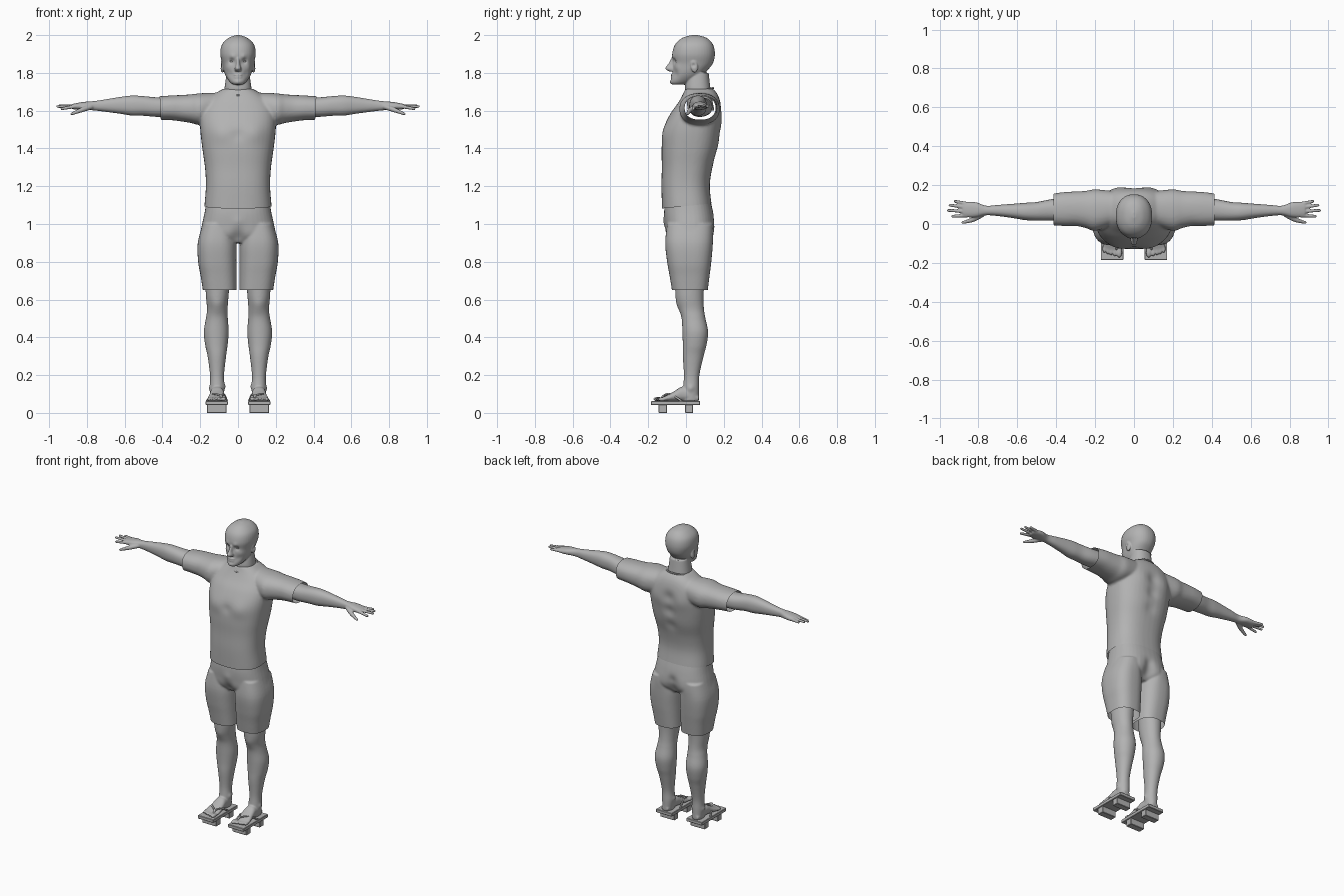
import bpy, bmesh, math
from mathutils import Vector, Matrix

# Everything is modelled in hundredths of a unit and scaled at the end.
SCALE = 0.01

default = bpy.data.objects.get("Cube")
if default:
    bpy.data.objects.remove(default, do_unlink=True)

grey = bpy.data.materials.new("plain grey")
grey.use_nodes = True
grey.diffuse_color = (0.45, 0.45, 0.45, 1)
grey.node_tree.nodes["Principled BSDF"].inputs["Base Color"].default_value = grey.diffuse_color


def spline(rows, steps):
    """Smooth curve through rows of numbers (Catmull-Rom)."""
    rows = [Vector(r) for r in rows]
    last = len(rows) - 1
    out = []
    for i in range(last):
        a, b, c, d = (rows[min(max(i + k, 0), last)] for k in (-1, 0, 1, 2))
        for s in range(steps):
            t = s / steps
            out.append(b + (c - a) * (t / 2) + (a * 2 - b * 5 + c * 4 - d) * (t * t / 2)
                       + (b * 3 - a - c * 3 + d) * (t ** 3 / 2))
    return out + [rows[last]]


def loft(bm, axis, rows, power=2.3, sides=40):
    """Skin of oval rings. A row is place, low/high, low/high; a four-number row is symmetric in x."""
    rows = [(r[0], -r[1], *r[1:]) if len(r) == 4 else r for r in rows]
    rings = []
    for place, a0, a1, b0, b1 in spline(rows, 5):
        ring = []
        for k in range(sides):
            angle = math.tau * k / sides
            u, v = (math.copysign(abs(f) ** (2 / power), f) for f in (math.cos(angle), math.sin(angle)))
            a = (a0 + a1 + (a1 - a0) * u) / 2
            b = (b0 + b1 + (b1 - b0) * v) / 2
            co = {"x": (place, a, b), "y": (a, place, b), "z": (a, b, place)}[axis]
            ring.append(bm.verts.new(co))
        rings.append(ring)
    for low, high in zip(rings, rings[1:]):
        for k in range(sides):
            n = (k + 1) % sides
            bm.faces.new((low[k], low[n], high[n], high[k]))
    bm.faces.new(rings[0])
    bm.faces.new(rings[-1])


def blob(bm, centre, size, tilt=0):
    matrix = Matrix.Translation(centre) @ Matrix.Rotation(tilt, 4, "X") @ Matrix.Diagonal((*size, 1))
    bmesh.ops.create_icosphere(bm, subdivisions=3, radius=1, matrix=matrix)


def tube(bm, rows, steps=8):
    """Chain of balls along a path of x, y, z, radius."""
    for x, y, z, r in spline(rows, steps):
        bmesh.ops.create_icosphere(bm, subdivisions=2, radius=r, matrix=Matrix.Translation((x, y, z)))


def box(bm, low, high):
    low, high = Vector(low), Vector(high)
    bmesh.ops.create_cube(bm, size=1, matrix=Matrix.Translation((low + high) / 2)
                          @ Matrix.Diagonal((*(high - low), 1)))


def mirror(bm):
    copy = bmesh.ops.duplicate(bm, geom=bm.verts[:] + bm.edges[:] + bm.faces[:])["geom"]
    bmesh.ops.scale(bm, vec=(-1, 1, 1), verts=[g for g in copy if isinstance(g, bmesh.types.BMVert)])


def finish(name, bm, voxel=0, pushes=(), cuts=(), bevel=0):
    """Make the object, fuse its pieces, sculpt it with soft pushes and trim its hems."""
    bmesh.ops.recalc_face_normals(bm, faces=bm.faces)
    mesh = bpy.data.meshes.new(name)
    bm.to_mesh(mesh)
    bm.free()
    obj = bpy.data.objects.new(name, mesh)
    bpy.context.collection.objects.link(obj)
    if voxel:
        fuse = obj.modifiers.new("fuse", "REMESH")
        fuse.mode, fuse.voxel_size = "VOXEL", voxel
        soften = obj.modifiers.new("soften", "SMOOTH")
        soften.factor, soften.iterations = 0.5, 4
    if bevel:
        obj.modifiers.new("bevel", "BEVEL").width = bevel
    graph = bpy.context.evaluated_depsgraph_get()
    mesh = bpy.data.meshes.new_from_object(obj.evaluated_get(graph))
    obj.modifiers.clear()
    obj.data = mesh
    bm = bmesh.new()
    bm.from_mesh(mesh)
    for centre, radius, move in pushes:
        for v in bm.verts:
            side = -1 if v.co.x < 0 else 1
            gap = Vector((abs(v.co.x), v.co.y, v.co.z)) - Vector(centre)
            fall = math.exp(-gap.length_squared / radius ** 2)
            v.co += Vector((move[0] * side, move[1], move[2])) * fall
    for point, normal in cuts:
        bmesh.ops.bisect_plane(bm, geom=bm.verts[:] + bm.edges[:] + bm.faces[:],
                               plane_co=point, plane_no=normal, clear_outer=True)
    for f in bm.faces:
        f.smooth = not bevel
    bm.to_mesh(mesh)
    bm.free()
    mesh.transform(Matrix.Scale(SCALE, 4))
    mesh.materials.clear()
    mesh.materials.append(grey)
    return obj


# Head: ears and lips are fused on, sockets and brows are pushed
bm = bmesh.new()
blob(bm, (8.3, 4.3, 183.7), (1, 1.9, 3.7), 0.15)
mirror(bm)
loft(bm, "z", [(173.8, 2.5, -7.2, -1), (175, 4.2, -8.1, 3), (178, 6.3, -7.4, 8), (181, 7.5, -7, 11),
               (185, 8.3, -6.9, 14.2), (190, 9.4, -7.3, 15.3), (195, 8.5, -5.8, 14.3),
               (198.5, 5, -2, 11), (200, 1, 3, 6)], 2.2)
loft(bm, "z", [(160, 9, 1, 15), (168, 7.6, 0, 13.5), (173, 7, -0.5, 12.8), (180, 6, 1, 12)])
loft(bm, "z", [(188, 0.8, -7.6, -4), (184.5, 1.1, -9.6, -4), (182.3, 1.8, -11, -4), (180.8, 1.6, -9, -4)])
for z in (178.9, 177.6):
    blob(bm, (0, -7, z), (2.4, 1, 0.6))
finish("head", bm, 0.4, [
    ((3.3, -6.2, 186.2), 1.5, (0, 1.1, 0)), ((3, -7, 188.6), 1.5, (0, -0.4, 0)),
    ((5.5, -4.5, 183), 2, (0.2, -0.3, 0)), ((0, -8, 175.3), 1.5, (0, -0.4, 0)),
    ((9.3, 4, 184), 1.1, (-0.7, 0, 0)), ((4.5, -6, 179.5), 2, (-0.2, 0.4, 0))])

# Eyes
bm = bmesh.new()
blob(bm, (3.2, -4.5, 186.2), (1.4, 1.1, 0.8))
mirror(bm)
finish("eyes", bm)

# Shirt: sleeves fused into the body, trimmed open at the hems
bm = bmesh.new()
loft(bm, "x", [(12, -1, 17, 154, 169.5), (20, -3.5, 17.8, 152.5, 169.2), (25, -2, 17, 153.5, 168.6),
               (30, -1, 16.7, 154.3, 168.3), (36, -1, 16.4, 155, 168), (46, -0.5, 15, 155.3, 167.3)])
mirror(bm)
loft(bm, "z", [(104, 17.8, -12.5, 14), (109, 17.8, -12.7, 13.7), (120, 17, -13, 12.6), (130, 17.5, -12.8, 14),
               (140, 18.9, -12.9, 16.9), (150, 20, -12, 18.5), (158, 20, -8.5, 19), (164, 18, -4.3, 18.3),
               (168.5, 13, -1.7, 16.8), (171.5, 8, -0.5, 14.5)], 2.5)
finish("shirt", bm, 0.8, [
    ((0, 18, 157), 4, (0, -1.3, 0)), ((0, 17.5, 148), 4, (0, -1.2, 0)), ((0, 15.5, 138), 4, (0, -0.8, 0)),
    ((9, -12, 148), 5, (0, -0.7, 0)), ((0, -12.5, 147), 3, (0, 0.5, 0)), ((9, 18, 155), 5, (0, 0.5, 0))],
    [((0, 0, 109.5), (0, 0.1, -1)), ((41.5, 0, 168), (1, 0, -0.05)), ((-41.5, 0, 168), (-1, 0, -0.05))])

# Collar band
bm = bmesh.new()
path = [math.tau * k / 36 for k in range(37)]
tube(bm, [(8 * math.sin(a), 6.4 - 8 * math.cos(a), 170 - 2 * math.cos(a), 0.6) for a in path], 3)
finish("collar", bm, 0.35)

# Shorts: two legs fused into the hips
bm = bmesh.new()
loft(bm, "z", [(100, 2, 18.7, -10, 14), (90, 0.9, 21.3, -11, 14.2), (80, 0.8, 21.1, -10, 13.4),
               (72, 0.8, 19.7, -8.6, 12.4), (61, 0.8, 18, -6.8, 11)], 2.6)
mirror(bm)
loft(bm, "z", [(112, 16.7, -11, 13), (106, 17.7, -11.6, 14.4), (100, 19, -11.3, 15),
               (94, 20, -10.5, 14.2), (90, 18, -7, 10)], 2.5)
finish("shorts", bm, 0.6, [
    ((0, 15, 100), 3, (0, -1, 0)), ((0, 14.5, 94), 4, (0, -2, 0)), ((8, 15, 97), 5, (0, 0.5, 0)),
    ((0, -11, 93), 3.5, (0, 1.5, 0)), ((0, -11.5, 101), 3, (0, -0.5, 0))],
    [((0, 0, 65), (0, 0, -1))])

# Arms with hands
bm = bmesh.new()
loft(bm, "x", [(30, 2, 14, 157, 167), (42, 1.7, 12.8, 156.7, 167), (50, 1.7, 11.3, 157.3, 167.7),
               (56, 2, 10.9, 157.4, 168), (62, 3, 10.4, 158.3, 167.3), (70, 4.1, 9.8, 159.4, 166),
               (76, 4.5, 9.4, 160.1, 165.1), (81, 3.6, 11.1, 160.5, 164.7), (85, 3.4, 11.4, 160.5, 164.1),
               (88, 4, 11, 160.9, 163.5)])
for root, tip in (((86, 4.4), (93.3, 4, 161)), ((86, 6.4), (95.5, 7, 162.2)),
                  ((86, 8.5), (94.6, 9.7, 162.6)), ((86, 10.4), (92, 11.7, 162.4))):
    tube(bm, [(*root, 162.3, 1.1), (*tip, 0.8)], 16)
tube(bm, [(78, 5, 162, 1.5), (83, 2.2, 160.3, 1.3), (88, 0.8, 158.3, 0.8)])
mirror(bm)
finish("arms", bm, 0.42)

# Legs with feet and toes
bm = bmesh.new()
loft(bm, "z", [(74, 4, 17.5, -6, 10), (62, 5, 17, -5.5, 9.3), (55, 5.5, 16.4, -3.6, 9.5),
               (50, 5.4, 17, -2.3, 10.3), (43, 4.9, 18.1, -1.9, 11.7), (36, 5.5, 17.4, -1.7, 10.9),
               (30, 6.3, 16.1, -1.7, 9.3), (20, 7.4, 14.8, -1.1, 7.1), (13, 7.2, 14.8, -1.6, 6.9),
               (6.3, 8, 14.4, -2, 6.8)], 2.1)
loft(bm, "y", [(6.8, 9, 13.5, 6.2, 9), (3, 7.7, 14.5, 6.2, 12), (-2, 7.4, 14.7, 6.2, 13.8),
               (-6, 6.9, 15.2, 6.2, 11.6), (-10, 6.2, 16.1, 6.2, 9.4), (-13.5, 6.3, 16.3, 6.2, 8)])
blob(bm, (7.6, -14.8, 7.3), (1.5, 2.6, 1.2))
for k in range(4):
    blob(bm, (10 + 1.75 * k, -14.6 + 0.6 * k, 7.2), (0.95, 2.3, 1))
mirror(bm)
finish("legs", bm, 0.5, [((11, -4.5, 57), 3.5, (0, -0.6, 0)), ((14.8, 2.5, 13), 1.6, (0.6, 0, 0)),
                         ((7.2, 2, 14), 1.6, (-0.6, 0, 0))])

# Raised sandals: a board on two cross bars
bm = bmesh.new()
box(bm, (5.4, -18.5, 4.1), (17.1, 7.5, 6.3))
for front, back in ((-14.5, -10), (-0.5, 3.8)):
    box(bm, (6, front, 0), (16.5, back, 4.3))
mirror(bm)
finish("sandals", bm, bevel=0.25)

# Sandal straps
bm = bmesh.new()
for middle, end in (((7.3, -8, 9.5), 5.9), ((13.2, -8.5, 9.9), 16.4)):
    tube(bm, [(9, -13.2, 6.8, 0.5), (9, -12, 9, 0.55), (*middle, 0.6), (end, -2.5, 6.4, 0.6)], 14)
mirror(bm)
finish("sandal_straps", bm, 0.25)
